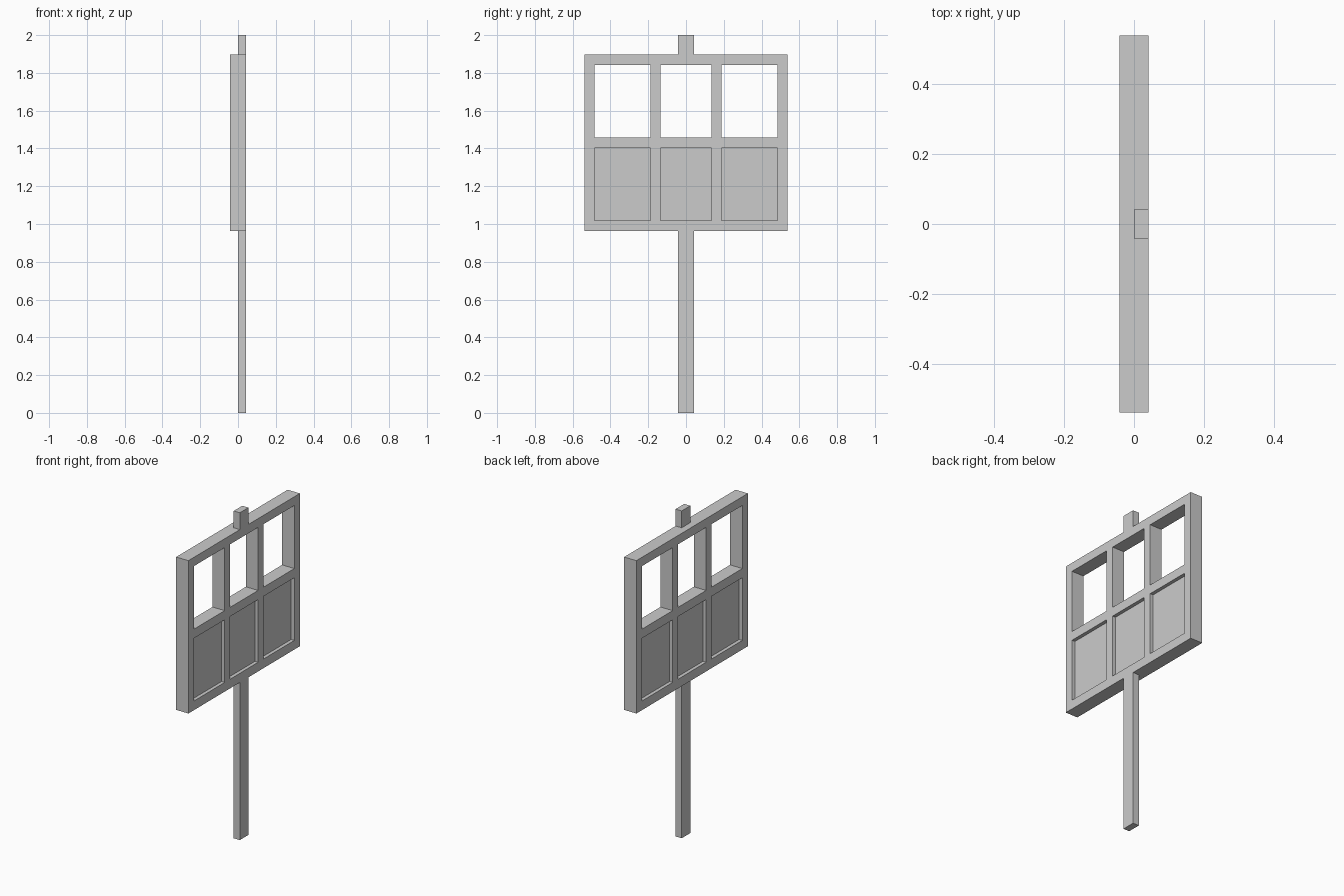
import bpy, bmesh
from math import radians

if "Cube" in bpy.data.objects:
    bpy.data.objects.remove(bpy.data.objects["Cube"])

HALF = 0.0415     # half thickness of the board
PANEL = 0.02      # half thickness of the recessed panels
YS = [-0.538, -0.485, -0.188, -0.135, 0.135, 0.188, 0.485, 0.538]
ZS = [0.963, 1.019, 1.402, 1.458, 1.843, 1.897]


def finish(name, bm):
    bmesh.ops.remove_doubles(bm, verts=bm.verts, dist=1e-5)
    bmesh.ops.recalc_face_normals(bm, faces=bm.faces)
    bmesh.ops.dissolve_limit(bm, angle_limit=radians(1), verts=bm.verts, edges=bm.edges)
    mesh = bpy.data.meshes.new(name)
    bm.to_mesh(mesh)
    bm.free()
    obj = bpy.data.objects.new(name, mesh)
    bpy.context.collection.objects.link(obj)
    return obj


def depth(i, j):
    """Half thickness of grid cell: frame, recessed panel or open window."""
    if not (0 <= i < len(YS) - 1 and 0 <= j < len(ZS) - 1):
        return 0.0
    if i % 2 and j % 2:
        return PANEL if j == 1 else 0.0
    return HALF


def quad(bm, pts):
    bm.faces.new([bm.verts.new(p) for p in pts])


# Board: frame with three windows above three panels recessed on both sides
bm = bmesh.new()
for s in (-1, 1):
    for i in range(len(YS)):
        for j in range(len(ZS)):
            d = depth(i, j)
            if d:
                quad(bm, [(s * d, YS[a], ZS[b]) for a, b in
                          ((i, j), (i + 1, j), (i + 1, j + 1), (i, j + 1))])
            # step walls towards the previous cell in y and in z
            e = depth(i - 1, j)
            if d != e:
                quad(bm, [(s * d, YS[i], ZS[j]), (s * d, YS[i], ZS[j + 1]),
                          (s * e, YS[i], ZS[j + 1]), (s * e, YS[i], ZS[j])])
            e = depth(i, j - 1)
            if d != e:
                quad(bm, [(s * d, YS[i], ZS[j]), (s * d, YS[i + 1], ZS[j]),
                          (s * e, YS[i + 1], ZS[j]), (s * e, YS[i], ZS[j])])
finish("sign_board", bm)


# Post below the board and its stub above, flush with the +x face
def post(name, z0, z1):
    bm = bmesh.new()
    bmesh.ops.create_cube(bm, size=1)
    bmesh.ops.scale(bm, vec=(HALF, 2 * HALF, z1 - z0), verts=bm.verts)
    bmesh.ops.translate(bm, vec=(HALF / 2, 0, (z0 + z1) / 2), verts=bm.verts)
    finish(name, bm)


post("post", 0.0, ZS[0])
post("post_top", ZS[-1], 2.0)
